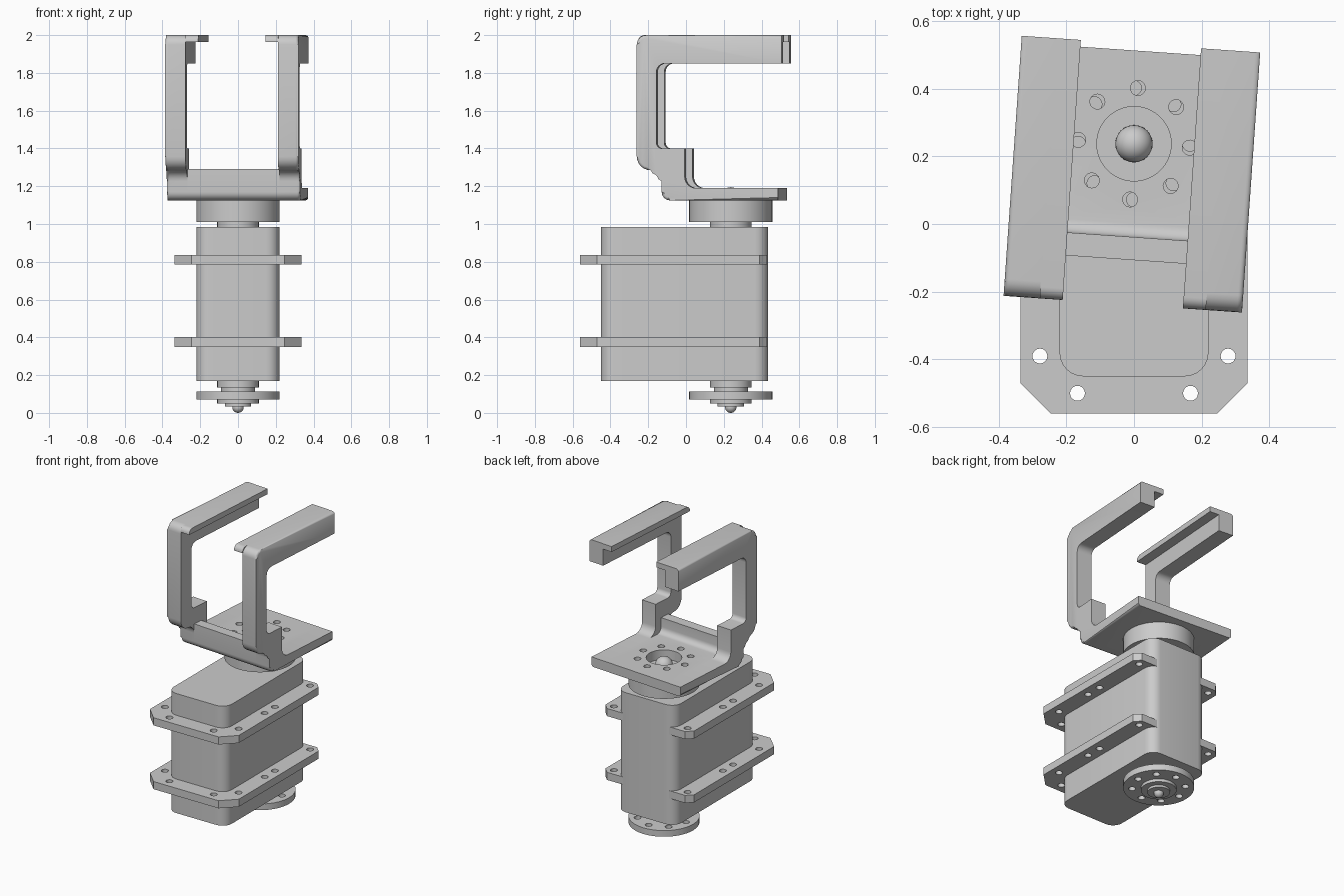
import bpy, bmesh
from math import sin, cos, tan, pi, radians
from mathutils import Vector, Matrix

if "Cube" in bpy.data.objects:
    bpy.data.objects.remove(bpy.data.objects["Cube"])

grey = bpy.data.materials.new("plain_grey")
grey.use_nodes = True
grey.diffuse_color = (0.6, 0.6, 0.6, 1)
grey.node_tree.nodes["Principled BSDF"].inputs["Base Color"].default_value = grey.diffuse_color
parts = []


def finish(bm, name):
    bmesh.ops.recalc_face_normals(bm, faces=bm.faces)
    mesh = bpy.data.meshes.new(name)
    bm.to_mesh(mesh)
    bm.free()
    mesh.materials.append(grey)
    obj = bpy.data.objects.new(name, mesh)
    bpy.context.collection.objects.link(obj)
    parts.append(obj)
    return obj


def rounded(points, steps=6):
    """Outline of (u, v, radius) corners with true arcs where radius > 0."""
    out = []
    for i, (u, v, r) in enumerate(points):
        p = Vector((u, v))
        if r == 0:
            out.append(p)
            continue
        a = (Vector(points[i - 1][:2]) - p).normalized()
        b = (Vector(points[(i + 1) % len(points)][:2]) - p).normalized()
        half = a.angle(b) / 2
        centre = p + (a + b).normalized() * r / sin(half)
        start = (p + a * r / tan(half) - centre).normalized()
        end = (p + b * r / tan(half) - centre).normalized()
        out += [centre + start.slerp(end, k / steps).normalized() * r for k in range(steps + 1)]
    return out


def prism(name, outline, axis, lo, hi, soft=0, bevel=0.035):
    """Extrude an outline along x or z; soften the first edges of the hi rim."""
    bm = bmesh.new()

    def place(p, w):
        return (w, p.x, p.y) if axis == "x" else (p.x, p.y, w)
    rims = [[bm.verts.new(place(p, w)) for p in outline] for w in (lo, hi)]
    for rim in rims:
        bm.faces.new(rim)
    n = len(outline)
    for i in range(n):
        j = (i + 1) % n
        bm.faces.new((rims[0][i], rims[0][j], rims[1][j], rims[1][i]))
    if soft:
        edges = [bm.edges.get((rims[1][i], rims[1][i + 1])) for i in range(soft - 1)]
        bmesh.ops.bevel(bm, geom=edges, offset=bevel, segments=4, profile=0.5,
                        affect="EDGES", clamp_overlap=True)
    return finish(bm, name)


def add_disc(bm, x, y, r, z0, z1, segments=48):
    bmesh.ops.create_cone(bm, cap_ends=True, segments=segments, radius1=r, radius2=r,
                          depth=z1 - z0, matrix=Matrix.Translation((x, y, (z0 + z1) / 2)))


def disc(name, r, z0, z1):
    bm = bmesh.new()
    add_disc(bm, 0, AXIS_Y, r, z0, z1)
    return finish(bm, name)


def ball(name, y, z, r):
    bm = bmesh.new()
    bmesh.ops.create_uvsphere(bm, u_segments=32, v_segments=16, radius=r,
                              matrix=Matrix.Translation((0, y, z)))
    return finish(bm, name)


def drill(obj, holes, z0, z1):
    """Cut round (x, y, radius) holes from z0 to z1."""
    bm = bmesh.new()
    for x, y, r in holes:
        add_disc(bm, x, y, r, z0, z1, 20 if r < 0.05 else 48)
    cutter = finish(bm, "hole_cutter")
    parts.remove(cutter)
    cutter.hide_render = True
    mod = obj.modifiers.new("holes", "BOOLEAN")
    mod.operation, mod.solver, mod.object = "DIFFERENCE", "EXACT", cutter
    bpy.context.view_layer.objects.active = obj
    bpy.ops.object.modifier_apply(modifier=mod.name)
    bpy.data.objects.remove(cutter)


def bolt_ring(y):
    return [(0.165 * cos(k * pi / 4), y + 0.165 * sin(k * pi / 4), 0.022) for k in range(8)]


AXIS_Y = 0.237

# Motor body
body = rounded([(-0.22, -0.45, 0.07), (0.22, -0.45, 0.07),
                (0.22, 0.435, 0.07), (-0.22, 0.435, 0.07)])
prism("motor_body", body, "z", 0.17, 0.985)

# Mounting flanges with chamfered corners and bolt holes
half = [(0.245, -0.56), (0.335, -0.47), (0.335, 0.39), (0.295, 0.43)]
flange = [Vector(p) for p in half] + [Vector((-x, y)) for x, y in reversed(half)]
bolts = [(0.167, -0.5), (0.278, -0.39), (0.278, -0.11), (0.278, 0), (0.278, 0.38)]
for name, z in (("lower_flange", 0.35), ("upper_flange", 0.785)):
    obj = prism(name, flange, "z", z, z + 0.052)
    drill(obj, [(s * x, y, 0.022) for x, y in bolts for s in (-1, 1)], z - 0.05, z + 0.1)

# Output shaft and drive horn
disc("upper_shaft", 0.11, 0.98, 1.015)
horn = disc("drive_horn", 0.22, 1.01, 1.125)
drill(horn, bolt_ring(AXIS_Y), 1.07, 1.2)
ball("upper_screw", AXIS_Y, 1.14, 0.055)

# Idler side stack
disc("lower_boss", 0.11, 0.135, 0.175)
disc("lower_neck", 0.09, 0.105, 0.14)
idler = disc("idler_horn", 0.22, 0.07, 0.112)
drill(idler, bolt_ring(AXIS_Y), 0.0, 0.2)
disc("idler_washer", 0.11, 0.05, 0.072)
disc("idler_cap", 0.07, 0.035, 0.052)
ball("lower_screw", AXIS_Y, 0.03, 0.03)

# Bracket, built about the shaft axis and then turned slightly
first = len(parts)
outer = [(0.295, 2, 0), (-0.475, 2, 0.05), (-0.475, 1.285, 0.072), (-0.343, 1.285, 0.058),
         (-0.343, 1.125, 0.045), (0.275, 1.125, 0)]
inner = [(0.275, 1.19, 0), (-0.22, 1.19, 0.06), (-0.22, 1.4, 0), (-0.37, 1.4, 0.03),
         (-0.37, 1.85, 0.045), (0.295, 1.85, 0)]
soft_count = 2 + 7 * 4
lip = [(0.295, 2, 0), (-0.475, 2, 0.034), (-0.475, 1.963, 0), (0.295, 1.963, 0)]
for side, s in (("left", 1), ("right", -1)):
    prism(side + "_arm", rounded(outer + inner), "x", s * 0.245, s * 0.353, soft_count)
    prism(side + "_lip", rounded(lip), "x", s * 0.178, s * 0.246)

# Base plate with upturned front wall
base = [(0.275, 1.125, 0), (0.275, 1.19, 0), (-0.275, 1.19, 0.04), (-0.275, 1.29, 0),
        (-0.343, 1.29, 0), (-0.343, 1.125, 0.045)]
plate = prism("base_plate", rounded(base), "x", -0.245, 0.245)
drill(plate, [(0, 0, 0.11)] + bolt_ring(0), 1.05, 1.3)

for obj in parts[first:]:
    obj.location.y = AXIS_Y
    obj.rotation_euler.z = radians(-4)

# Smooth curved surfaces, keep edges sharp
bpy.ops.object.select_all(action="DESELECT")
for obj in parts:
    obj.select_set(True)
bpy.context.view_layer.objects.active = parts[0]
bpy.ops.object.shade_smooth_by_angle(angle=radians(35))
